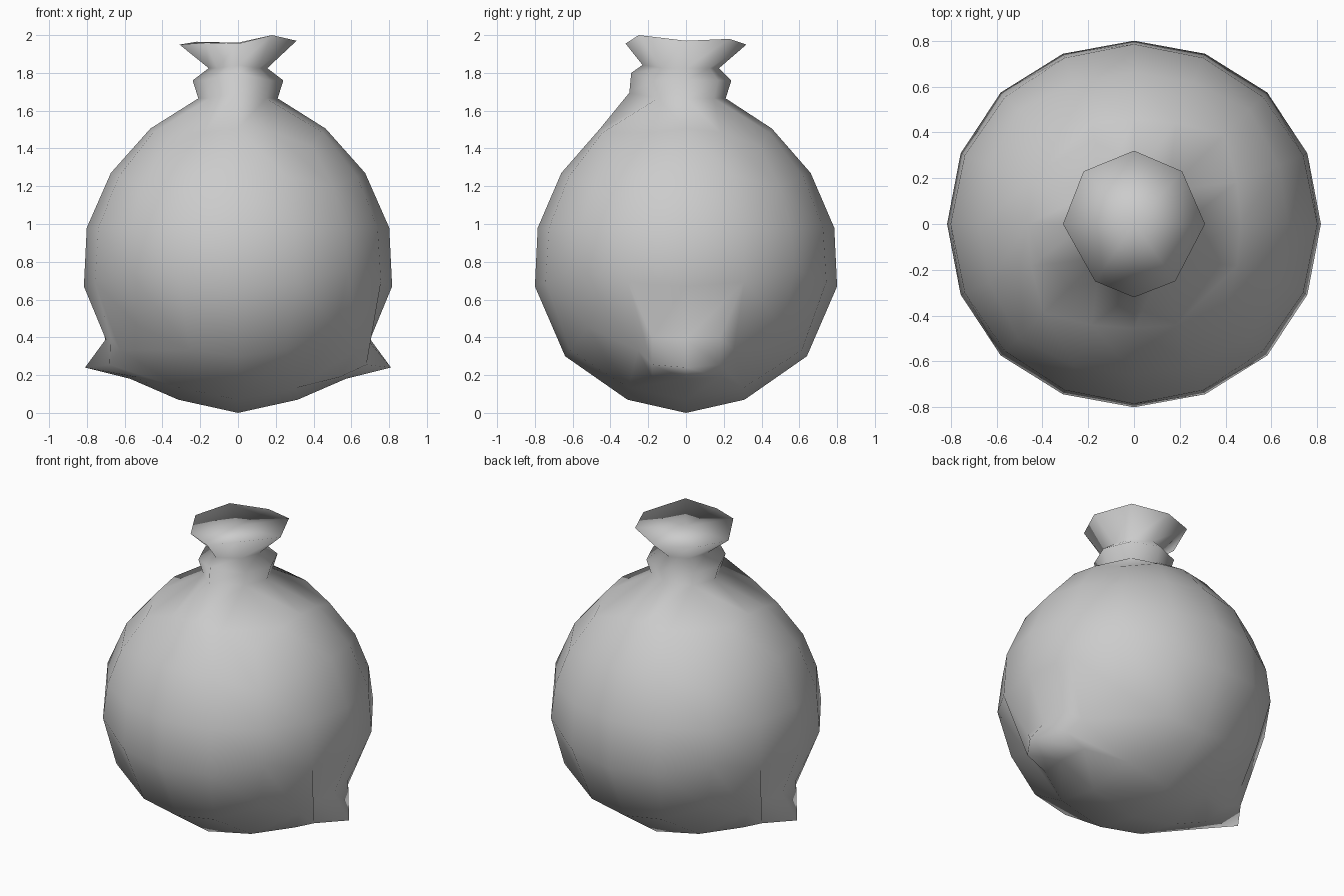
import bpy, bmesh, math
from mathutils import Vector

if "Cube" in bpy.data.objects:
    bpy.data.objects.remove(bpy.data.objects["Cube"])

# Body profile (radius, z), one point every 22.5 degrees from bottom to top
PROFILE = [(-.31, .07), (0, 0), (.31, .07), (.64, .30), (.80, .67), (.785, .98),
           (.66, 1.27), (.455, 1.505), (.21, 1.665), (0, 1.70), (-.21, 1.665)]


def profile_at(angle):
    """Smooth interpolation of the body profile."""
    t = angle / (math.pi / 8)
    i = min(int(t + 1e-6), 7)
    f = max(t - i, 0)
    p0, p1, p2, p3 = [Vector(p) for p in PROFILE[i:i + 4]]
    return 0.5 * (2 * p1 + (p2 - p0) * f + (2 * p0 - 5 * p1 + 4 * p2 - p3) * f ** 2
                  + (3 * p1 - p0 - 3 * p2 + p3) * f ** 3)


bm = bmesh.new()
bmesh.ops.create_cube(bm, size=2)
bmesh.ops.subdivide_edges(bm, edges=bm.edges[:], cuts=3, use_grid_fill=True)

# Remember the faces that grow into the neck and the two corner ears
top, ears = [], {1: [], -1: []}
for f in bm.faces:
    c = f.calc_center_median()
    if c.z > .99 and abs(c.x) < .5 and abs(c.y) < .5:
        top.append(f)
    if abs(c.x) > .7 and c.z < -.7 and abs(c.y) < .3:
        ears[1 if c.x > 0 else -1].append(f)
neck_verts = {v for f in top for v in f.verts}
centre = max(neck_verts, key=lambda v: -v.co.xy.length)
ring = sorted(neck_verts - {centre}, key=lambda v: math.atan2(v.co.y, v.co.x) % (2 * math.pi - 1e-4))

# Round the cube into the sack body
for v in bm.verts:
    d = Vector([math.tan(c * math.pi / 4) for c in v.co]).normalized()
    r, z = profile_at(math.acos(max(-1, min(1, -d.z))))
    flat = d.xy.normalized() if d.xy.length > 1e-5 else Vector((0, 0))
    wide = 1 + .02 * abs(flat.x)
    v.co = (flat.x * r * wide, flat.y * r, z)

# Corner ears: inset a patch and pull its middle outwards
for side, faces in ears.items():
    bmesh.ops.inset_region(bm, faces=faces, thickness=.06, use_even_offset=True)
    verts = sorted({v for f in faces for v in f.verts}, key=lambda v: v.co.y)
    mid = [(.57, .18), (.81, .24), (.70, .39)]
    edge = [(.54, .19), (.68, .255), (.675, .40)]
    for col, (y, pts) in enumerate([(-.18, edge), (0, mid), (.18, edge)]):
        for v, (x, z) in zip(sorted(verts[col * 3:col * 3 + 3], key=lambda v: v.co.z), pts):
            v.co = (side * x, y, z)

# Neck: eight-sided rings, bulging forward at the front
bmesh.ops.delete(bm, geom=[centre], context='VERTS')


def oval(rx, back, front, z, front_z):
    pts = []
    for i in range(8):
        a = i * math.pi / 4
        ry = front if i == 6 else back
        pts.append((rx * math.cos(a), ry * math.sin(a), front_z if i == 6 else z))
    return pts


rim_xy = [(.31, 0), (.21, .23), (0, .32), (-.22, .23), (-.31, 0), (-.17, -.25), (0, -.32), (.18, -.25)]
rim_z = [1.97, 1.98, 1.95, 1.965, 1.95, 1.96, 1.955, 2.0]
rim = [(x, y, z) for (x, y), z in zip(rim_xy, rim_z)]

for v, p in zip(ring, oval(.21, .21, .30, 1.665, 1.695)):
    v.co = p
for pts in [oval(.24, .24, .29, 1.76, 1.80), oval(.155, .175, .23, 1.825, 1.842), rim]:
    new = [bm.verts.new(p) for p in pts]
    for i in range(8):
        j = (i + 1) % 8
        bm.faces.new((ring[i], ring[j], new[j], new[i]))
    ring = new

# Closed mouth of the sack
mouth = bm.verts.new((0, 0, 1.96))
for i in range(0, 8, 2):
    bm.faces.new((mouth, ring[i], ring[i + 1], ring[(i + 2) % 8]))

bmesh.ops.recalc_face_normals(bm, faces=bm.faces[:])
for f in bm.faces:
    f.smooth = True
mesh = bpy.data.meshes.new("sack")
bm.to_mesh(mesh)
bm.free()
bpy.context.collection.objects.link(bpy.data.objects.new("sack", mesh))
